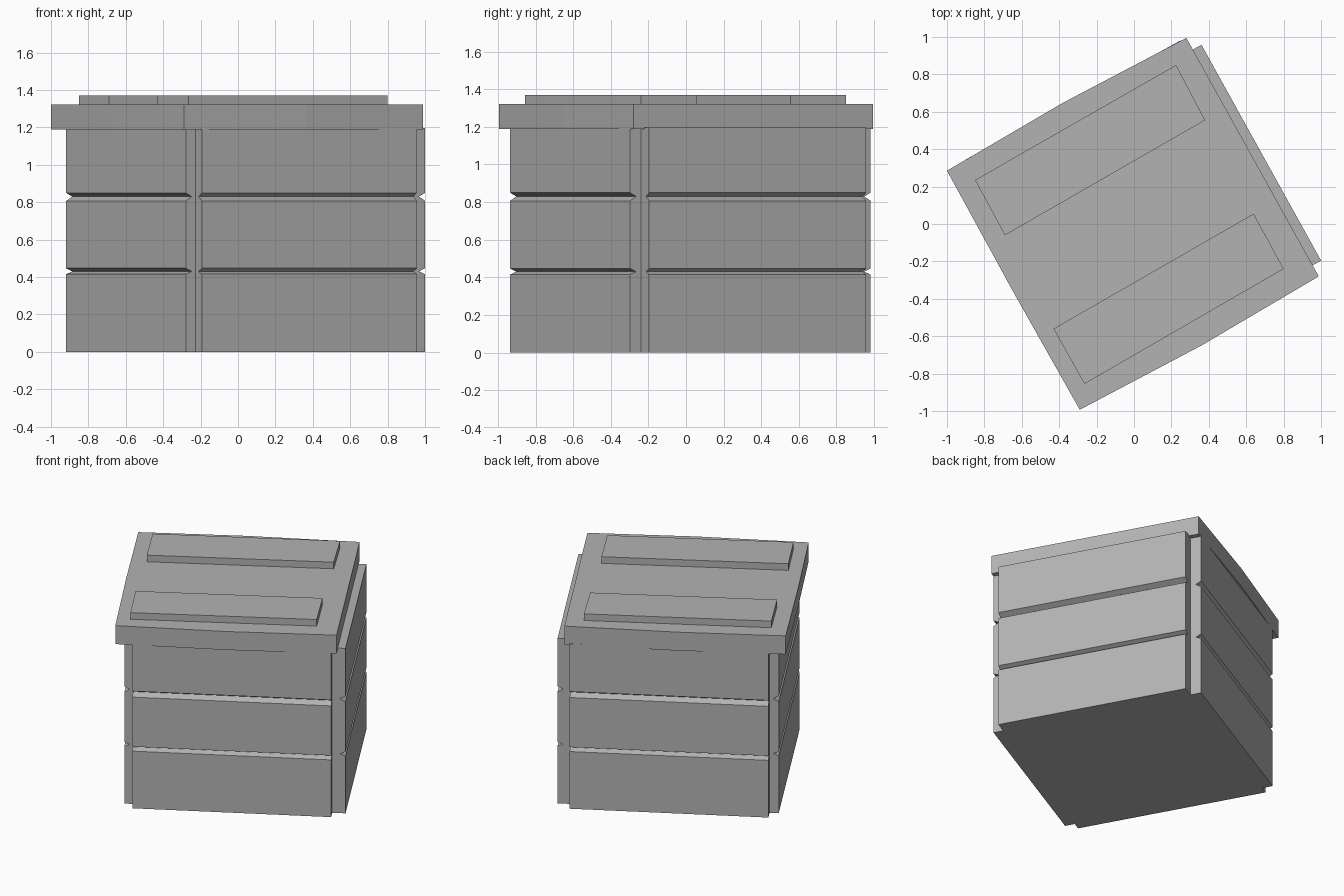
import bpy, bmesh, math
from mathutils import Matrix, Vector

if "Cube" in bpy.data.objects:
    bpy.data.objects.remove(bpy.data.objects["Cube"])

TURN = Matrix.Rotation(math.radians(29), 4, 'Z')

# Dark grey paint shared by all parts
PAINT = bpy.data.materials.new("dark_grey")
PAINT.diffuse_color = (.45, .45, .45, 1)
PAINT.use_nodes = True
PAINT.node_tree.nodes["Principled BSDF"].inputs["Base Color"].default_value = PAINT.diffuse_color


def prism(name, pts, vec):
    """Extrude a flat polygon along a vector into a closed solid."""
    bm = bmesh.new()
    face = bm.faces.new([bm.verts.new(p) for p in pts])
    ext = bmesh.ops.extrude_face_region(bm, geom=[face], use_keep_orig=True)
    bmesh.ops.translate(bm, vec=Vector(vec),
                        verts=[g for g in ext['geom'] if isinstance(g, bmesh.types.BMVert)])
    bmesh.ops.recalc_face_normals(bm, faces=bm.faces)
    me = bpy.data.meshes.new(name)
    bm.to_mesh(me)
    bm.free()
    me.materials.append(PAINT)
    ob = bpy.data.objects.new(name, me)
    bpy.context.collection.objects.link(ob)
    return ob


def slab(name, outline, z0, z1):
    return prism(name, [(x, y, z0) for x, y in outline], (0, 0, z1 - z0))


# Core box, flush with the panel ends so each corner is a single notch
U0, U1, V0, V1 = -.622, .692, -.656, .663
core = slab("crate_core", [(U0, V0), (U1, V0), (U1, V1), (U0, V1)], 0, 1.195)
core.matrix_world = TURN

# Side panels: three planks with V grooves, one extruded profile per side
DEPTH = .037
grooves = [(.415, .43, .447), (.807, .83, .85)]


def panel(name, angle, dist, inner, start, end):
    prof = [(inner, 0), (dist, 0)]
    for low, mid, high in grooves:
        prof += [(dist, low), (max(dist - DEPTH, inner + .005), mid), (dist, high)]
    prof += [(dist, 1.197), (inner, 1.197)]
    ob = prism(name, [(d, start, z) for d, z in prof], (0, end - start, 0))
    ob.matrix_world = TURN @ Matrix.Rotation(math.radians(angle), 4, 'Z')


panel("right_panel", 0, .78, U1, V0, V1)
panel("back_panel", 90, .738, V1, -U1, -U0)
panel("left_panel", 180, .683, -U0, -V1, -V0)
panel("front_panel", 270, .724, -V0, U0, U1)

# Lid with slightly bowed sides
slab("lid", [(-1, .285), (-.65, -.355), (-.29, -.993), (.36, -.65),
             (.988, -.28), (.28, .995), (-.38, .648)], 1.188, 1.322)

# Battens on top of the lid
slab("back_batten", [(-.85, .235), (-.69, -.06), (.38, .555), (.225, .85)], 1.31, 1.37)
slab("front_batten", [(-.43, -.56), (-.265, -.855), (.80, -.24), (.64, .055)], 1.31, 1.37)
